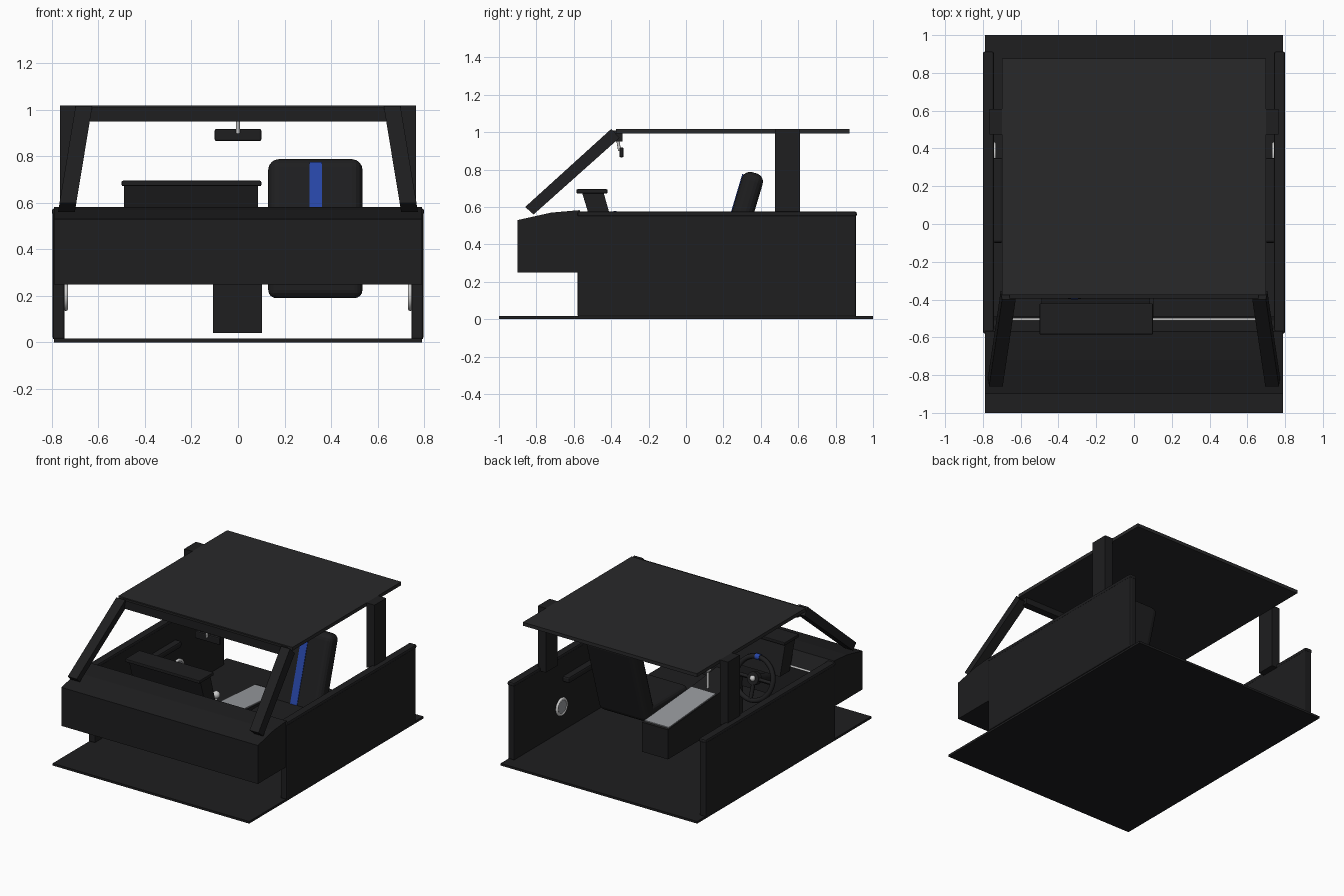
import bpy, bmesh, math
from mathutils import Vector, Matrix

if "Cube" in bpy.data.objects:
    bpy.data.objects.remove(bpy.data.objects["Cube"])


def mat(name, r, g, b):
    m = bpy.data.materials.new(name)
    m.diffuse_color = (r, g, b, 1)
    m.use_nodes = True
    m.node_tree.nodes["Principled BSDF"].inputs["Base Color"].default_value = m.diffuse_color
    return m


BLACK = mat("black_trim", 0.013, 0.013, 0.014)
ROOF = mat("roof_lining", 0.022, 0.022, 0.023)
BLUE = mat("blue_accent", 0.02, 0.06, 0.38)
METAL = mat("metal", 0.55, 0.56, 0.58)
SILVER = mat("silver_panel", 0.32, 0.33, 0.35)


def finish(ob, name, m, bevel=0, seg=2):
    ob.name = name
    ob.data.materials.append(m)
    if bevel:
        b = ob.modifiers.new("bevel", 'BEVEL')
        b.width, b.segments = bevel, seg
    return ob


def box(name, x, y, z, m=BLACK, bevel=0, seg=2, tilt=0):
    """Box from (min, max) ranges, tilted about its own x axis."""
    bpy.ops.mesh.primitive_cube_add(size=1, location=[sum(r) / 2 for r in (x, y, z)],
                                    rotation=(tilt, 0, 0))
    ob = bpy.context.object
    ob.scale = [r[1] - r[0] for r in (x, y, z)]
    bpy.ops.object.transform_apply(location=False, rotation=False, scale=True)
    return finish(ob, name, m, bevel, seg)


def extrude_x(name, profile, x0, x1, m=BLACK, bevel=0):
    """Side profile of (y, z) points extruded along x."""
    bm = bmesh.new()
    f = bm.faces.new([bm.verts.new((x0, y, z)) for y, z in profile])
    ext = bmesh.ops.extrude_face_region(bm, geom=[f])
    bmesh.ops.translate(bm, vec=(x1 - x0, 0, 0),
                        verts=[v for v in ext["geom"] if isinstance(v, bmesh.types.BMVert)])
    bmesh.ops.recalc_face_normals(bm, faces=bm.faces)
    me = bpy.data.meshes.new(name)
    bm.to_mesh(me)
    bm.free()
    ob = bpy.data.objects.new(name, me)
    bpy.context.collection.objects.link(ob)
    return finish(ob, name, m, bevel)


def rod(name, a, b, r, m=METAL, sides=24):
    a, b = Vector(a), Vector(b)
    bpy.ops.mesh.primitive_cylinder_add(vertices=sides, radius=r, depth=(b - a).length,
                                        location=(a + b) / 2)
    ob = bpy.context.object
    ob.rotation_euler = (b - a).to_track_quat('Z', 'Y').to_euler()
    bpy.ops.object.shade_smooth_by_angle()
    return finish(ob, name, m)


def ball(name, loc, r, m=METAL):
    bpy.ops.mesh.primitive_uv_sphere_add(segments=24, ring_count=12, radius=r, location=loc)
    bpy.ops.object.shade_smooth()
    return finish(bpy.context.object, name, m)


# Floor, roof and windscreen header
box("floor", (-.79, .79), (-1, 1), (0, .016))
box("roof", (-.70, .70), (-.375, .875), (.993, 1.018), ROOF)
box("windscreen_header", (-.66, .66), (-.395, -.34), (.95, 1.01))

# Dashboard with sloping top and rear face
extrude_x("dashboard", [(-.9, .25), (-.9, .53), (-.72, .57), (-.57, .583),
                        (-.51, .49), (-.49, .25)], -.79, .79)
rod("dashboard_strip", (-.65, -.505, .49), (.65, -.505, .49), .007)

# Instrument binnacle
extrude_x("instrument_cluster", [(-.555, .675), (-.44, .675), (-.38, .46), (-.49, .46)], -.49, .085)
box("instrument_hood", (-.5, .1), (-.585, -.42), (.672, .695), bevel=.005)

# Doors, armrests, speakers and pillars on both sides
for side, s in (("left", -1), ("right", 1)):
    def span(a, b):
        return sorted((s * a, s * b))
    box(side + "_door", span(.745, .797), (-.58, .91), (.012, .56), bevel=.01)
    box(side + "_door_rail", span(.742, .80), (-.58, .913), (.548, .576), bevel=.01)
    box(side + "_armrest", span(.695, .75), (-.1, .35), (.37, .415), bevel=.012)
    rod(side + "_speaker", (s * .735, .37, .2), (s * .75, .37, .2), .052, SILVER)
    bpy.ops.mesh.primitive_torus_add(major_radius=.055, minor_radius=.01, major_segments=32,
                                     minor_segments=8, location=(s * .74, .37, .2),
                                     rotation=(0, math.pi / 2, 0))
    bpy.ops.object.shade_smooth()
    finish(bpy.context.object, side + "_speaker_ring", METAL)
    box(side + "_rear_pillar", span(.70, .765), (.475, .61), (.55, 1.018))
    pillar = extrude_x(side + "_windscreen_pillar",
                       [(-.86, .60), (-.40, 1.017), (-.355, .97), (-.815, .56)],
                       s * .65 - .036, s * .65 + .036)
    for v in pillar.data.vertices:
        v.co.x += s * (1 - v.co.z) * .165 + s * .015

# Passenger seat with blue stripe
TILT = -math.radians(16.6)
box("seat_back", (.13, .535), (.222, .338), (.185, .795), bevel=.045, seg=4, tilt=TILT)
box("seat_stripe", (.307, .362), (.216, .228), (.27, .785), BLUE, tilt=TILT).location.y += .011
box("seat_cushion", (.13, .535), (-.22, .24), (.19, .3), bevel=.035, seg=4)

# Centre console, silver panel and gear lever
extrude_x("centre_console", [(-.5, .04), (.36, .04), (.36, .255), (-.2, .295), (-.5, .33)], -.107, .103)
extrude_x("console_panel", [(.34, .255), (.34, .263), (-.2, .303), (-.2, .29)], -.1, .096, SILVER)
rod("gear_lever", (0, -.25, .29), (0, -.25, .43), .01)
ball("gear_knob", (0, -.25, .44), .026)

# Rear view mirror
box("mirror", (-.1, .1), (-.356, -.334), (.865, .918), bevel=.007)
rod("mirror_stem", (0, -.355, .9), (0, -.365, .96), .008)

# Steering wheel, built flat then tilted towards the driver
C = Vector((-.315, -.335, .42))
R = Matrix.Rotation(-math.radians(72), 3, 'X')


def on_wheel(a, r, h=0):
    return C + R @ Vector((math.cos(a) * r, -math.sin(a) * r, h))


bpy.ops.mesh.primitive_torus_add(major_radius=.147, minor_radius=.017, major_segments=48,
                                 minor_segments=12, location=C, rotation=R.to_euler())
bpy.ops.object.shade_smooth()
finish(bpy.context.object, "steering_wheel_rim", BLACK)
for i, deg in enumerate((0, 180, 270)):
    rod("steering_spoke_%d" % i, C, on_wheel(math.radians(deg), .145), .014, BLACK, 12)
rod("steering_hub", on_wheel(0, 0, -.02), on_wheel(0, 0, .02), .045, BLACK)
ball("steering_hub_cap", on_wheel(0, 0, .02), .02)
rod("steering_column", C, on_wheel(0, 0, -.2), .03, BLACK)
rod("steering_marker", on_wheel(math.radians(83), .147), on_wheel(math.radians(97), .147), .0205, BLUE)


for_fix = {o.name: o for o in bpy.data.objects}
# Keep wheel marker facing up: the rim top is the end of the wheel with the larger z
marker, rim_centre = for_fix["steering_marker"], C
if marker.location.z < rim_centre.z:
    for n in ("steering_marker", "steering_spoke_2"):
        for_fix[n].location = 2 * rim_centre - for_fix[n].location
